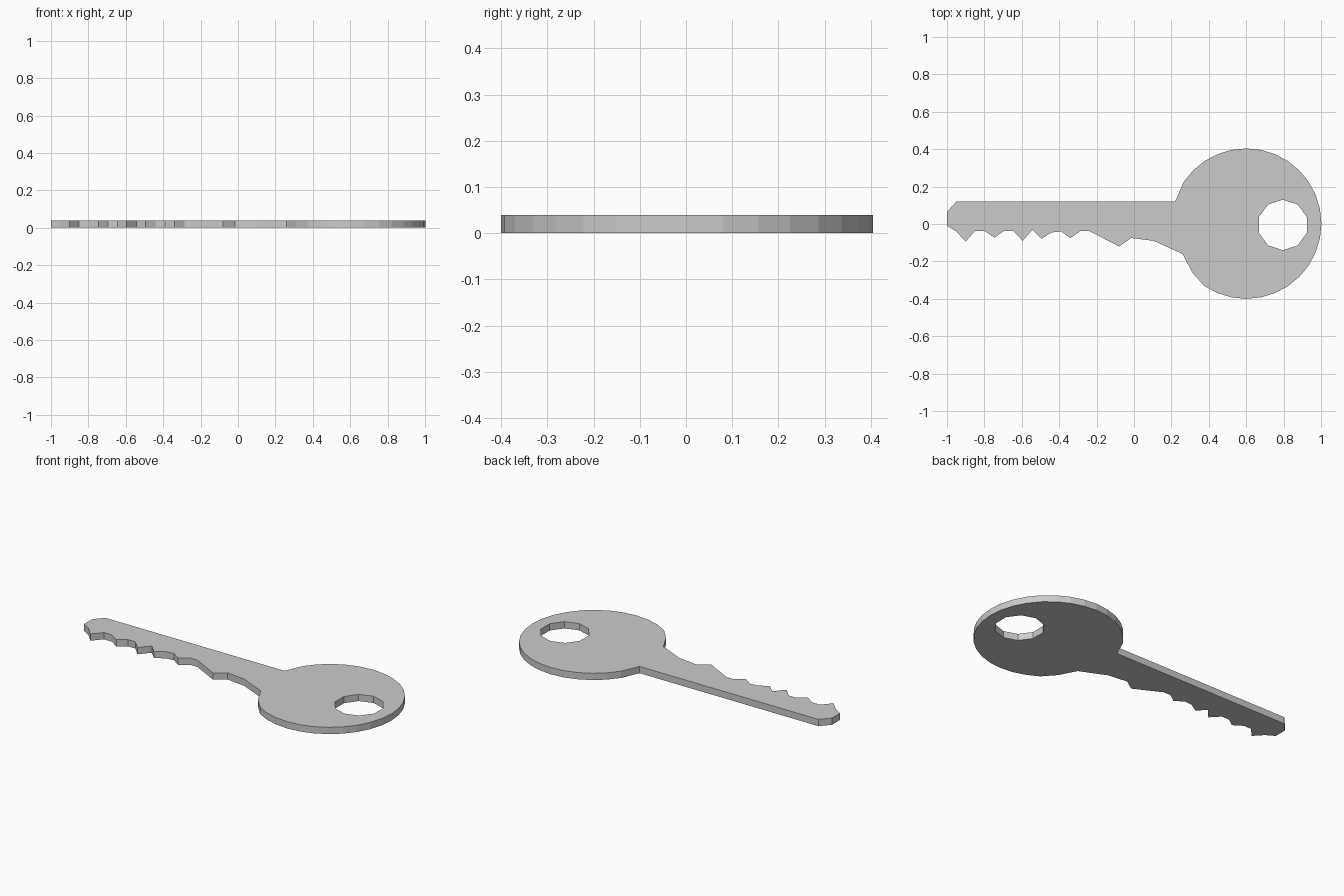
import bpy, bmesh
from math import cos, sin, radians

if "Cube" in bpy.data.objects:
    bpy.data.objects.remove(bpy.data.objects["Cube"])

THICK = 0.04


def arc(cx, cy, r, start, step, count):
    return [(cx + r * cos(radians(start + i * step)),
             cy + r * sin(radians(start + i * step))) for i in range(count)]


def add_loop(bm, points):
    verts = [bm.verts.new((x, y, 0)) for x, y in points]
    return [bm.edges.new((v, verts[(i + 1) % len(verts)])) for i, v in enumerate(verts)]


# Blade: tip, then the teeth along the lower edge up to the bow
teeth = [(-0.95, 0.12), (-1, 0.065), (-1, -0.01), (-0.95, -0.04), (-0.90, -0.094),
         (-0.85, -0.037), (-0.80, -0.037), (-0.745, -0.073), (-0.695, -0.037),
         (-0.645, -0.037), (-0.595, -0.09), (-0.543, -0.03), (-0.495, -0.078),
         (-0.44, -0.045), (-0.39, -0.04), (-0.34, -0.075), (-0.285, -0.037),
         (-0.24, -0.037), (-0.08, -0.12), (-0.015, -0.075), (0.105, -0.09),
         (0.26, -0.16), (0.312, -0.26)]

# Bow: part of a 32-sided circle, ending at the shoulder of the blade
bow = arc(0.6, 0.002, 0.402, -123.75, 11.25, 25) + [(0.22, 0.12)]

# Ten-sided ring hole
hole = arc(0.796, -0.005, 0.135, 18, 36, 10)

# Fill the flat profile around the hole and extrude it upwards
bm = bmesh.new()
edges = add_loop(bm, teeth + bow) + add_loop(bm, hole)
bmesh.ops.triangle_fill(bm, use_beauty=True, use_dissolve=False, edges=edges)
top = bmesh.ops.extrude_face_region(bm, geom=bm.faces[:], use_keep_orig=True)
bmesh.ops.translate(bm, vec=(0, 0, THICK),
                    verts=[g for g in top["geom"] if isinstance(g, bmesh.types.BMVert)])
bmesh.ops.recalc_face_normals(bm, faces=bm.faces[:])

mesh = bpy.data.meshes.new("key")
bm.to_mesh(mesh)
bm.free()
bpy.context.collection.objects.link(bpy.data.objects.new("key", mesh))
